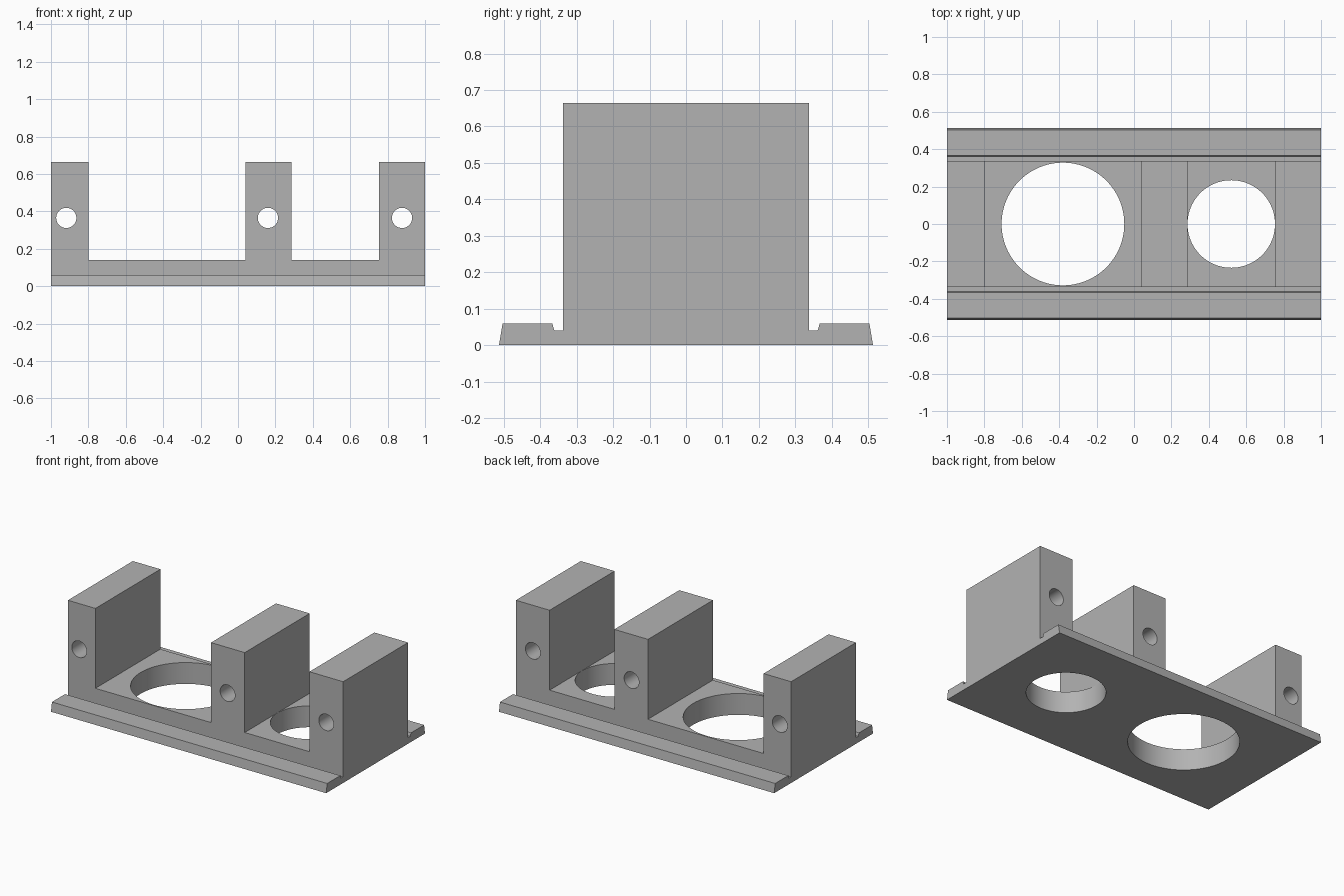
import bpy, bmesh, math
from mathutils import Matrix

cube = bpy.data.objects.get("Cube")
if cube:
    bpy.data.objects.remove(cube, do_unlink=True)

grey = bpy.data.materials.new("plain grey")
grey.use_nodes = True
grey.diffuse_color = (0.45, 0.45, 0.45, 1)
grey.node_tree.nodes["Principled BSDF"].inputs["Base Color"].default_value = (0.45, 0.45, 0.45, 1)


def add_object(name, bm):
    bmesh.ops.recalc_face_normals(bm, faces=bm.faces)
    mesh = bpy.data.meshes.new(name)
    bm.to_mesh(mesh)
    bm.free()
    mesh.materials.append(grey)
    obj = bpy.data.objects.new(name, mesh)
    bpy.context.collection.objects.link(obj)
    return obj


def pocket(name, x0, x1, z0, z1):
    bm = bmesh.new()
    size = Matrix.Diagonal((x1 - x0, 2, z1 - z0, 1))
    place = Matrix.Translation(((x0 + x1) / 2, 0, (z0 + z1) / 2))
    bmesh.ops.create_cube(bm, size=1, matrix=place @ size)
    return add_object(name, bm)


def bore(name, centre, radius, sides, tilt=0):
    bm = bmesh.new()
    matrix = Matrix.Translation(centre) @ Matrix.Rotation(tilt, 4, "X")
    bmesh.ops.create_cone(bm, cap_ends=True, segments=sides, radius1=radius,
                          radius2=radius, depth=1.6, matrix=matrix)
    return add_object(name, bm)


# Holder: mirrored cross-section with grooved rails, extruded along x
half = [(0.513, 0), (0.503, 0.06), (0.367, 0.06), (0.361, 0.04), (0.337, 0.04), (0.337, 0.665)]
profile = half + [(-y, z) for y, z in reversed(half)]
bm = bmesh.new()
face = bm.faces.new([bm.verts.new((-1, y, z)) for y, z in profile])
side = bmesh.ops.extrude_face_region(bm, geom=[face])
bmesh.ops.translate(bm, vec=(2, 0, 0),
                    verts=[v for v in side["geom"] if isinstance(v, bmesh.types.BMVert)])
holder = add_object("holder_block", bm)

# Two bays between the three uprights, two floor openings, three cross bores
cutters = [
    pocket("wide_bay_cutter", -0.8, 0.04, 0.14, 1),
    pocket("narrow_bay_cutter", 0.285, 0.755, 0.14, 1),
    bore("large_opening_cutter", (-0.38, 0, -0.6), 0.328, 96),
    bore("small_opening_cutter", (0.52, 0, -0.6), 0.234, 96),
]
for x in (-0.918, 0.16, 0.877):
    cutters.append(bore("screw_hole_cutter", (x, 0, 0.365), 0.054, 48, math.pi / 2))

bpy.context.view_layer.objects.active = holder
holder.select_set(True)
for cutter in cutters:
    mod = holder.modifiers.new("cut", "BOOLEAN")
    mod.operation = "DIFFERENCE"
    mod.solver = "EXACT"
    mod.object = cutter
    bpy.ops.object.modifier_apply(modifier=mod.name)
    bpy.data.objects.remove(cutter, do_unlink=True)

bpy.ops.object.shade_smooth_by_angle(angle=math.radians(30))
